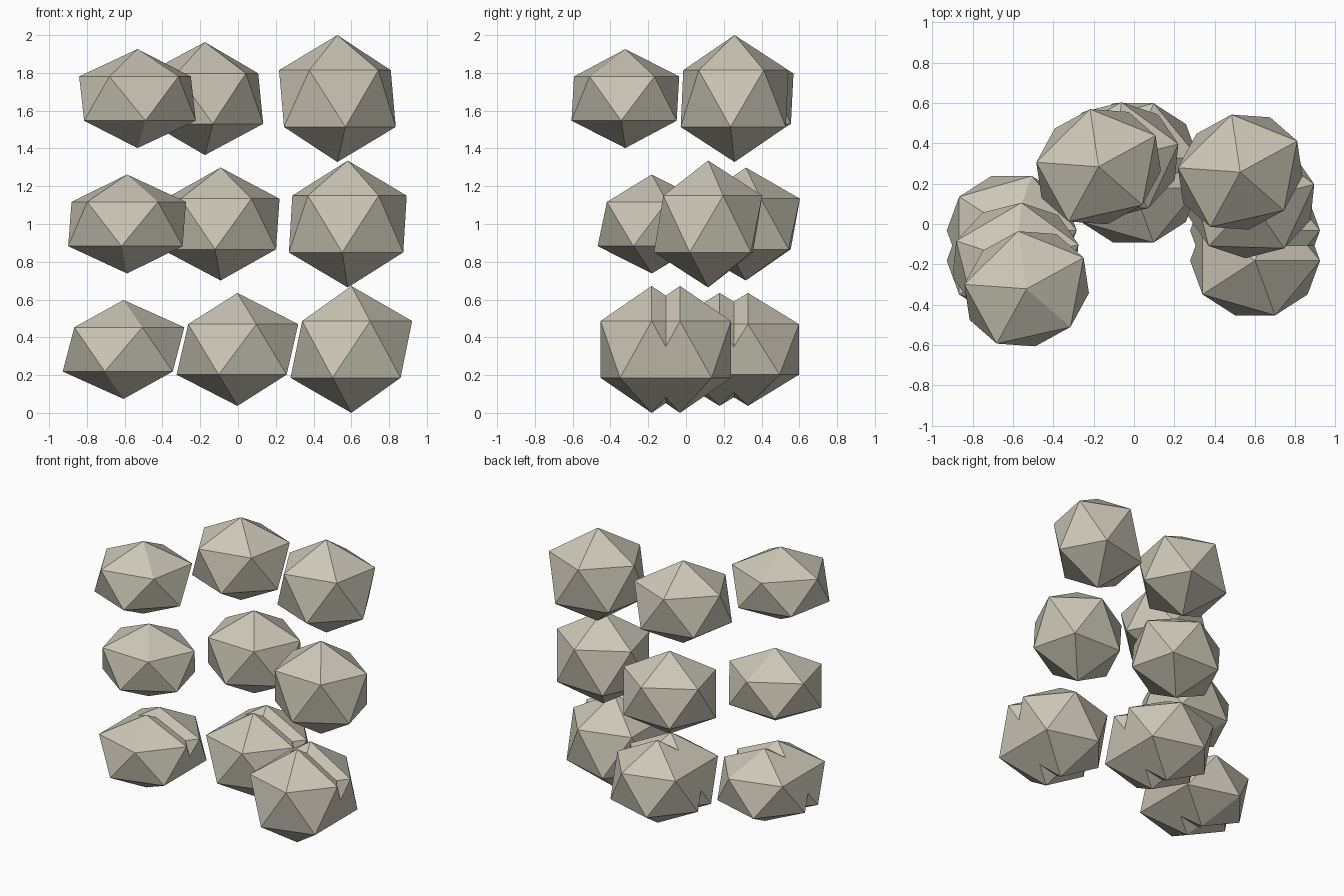
import bpy
import math

if "Cube" in bpy.data.objects:
    bpy.data.objects.remove(bpy.data.objects["Cube"])

# Twisted stack of faceted stones: three per layer, three layers
RX, RY = 0.36, 0.318            # horizontal radii of a stone
TWIST = 0.25                    # turn added by each layer
CENTRE = (-0.003, -0.032)       # axis of the twist
LAYER_Z = (0.336, 1.0, 1.664)
# name, offset from the axis, vertical radius
COLUMNS = (
    ("left", -0.603, 0.0, 0.262),
    ("middle", 0.0, 0.36, 0.299),
    ("right", 0.603, 0.0, 0.336),
)

stone_mat = bpy.data.materials.new("warm grey stone")
stone_mat.diffuse_color = (0.60, 0.57, 0.47, 1.0)
stone_mat.use_nodes = True
stone_mat.node_tree.nodes["Principled BSDF"].inputs["Base Color"].default_value = stone_mat.diffuse_color


def stone(name, x, y, z, rz, turn):
    bpy.ops.mesh.primitive_ico_sphere_add(
        subdivisions=1, radius=1, location=(x, y, z), rotation=(0, 0, turn))
    ob = bpy.context.object
    ob.name = name
    ob.scale = (RX, RY, rz)
    ob.data.materials.append(stone_mat)
    return ob


for row, (layer, z) in enumerate(zip(("bottom", "centre", "top"), LAYER_Z)):
    a = TWIST * row
    for side, ox, oy, rz in COLUMNS:
        x = CENTRE[0] + ox * math.cos(a) - oy * math.sin(a)
        y = CENTRE[1] + ox * math.sin(a) + oy * math.cos(a)
        stone(f"{layer}_{side}_stone", x, y, z, rz, a)
        # the bottom stones are doubled towards the front
        if row == 0:
            stone(f"{layer}_{side}_front_stone", x, y - 0.15, z, rz, a)
